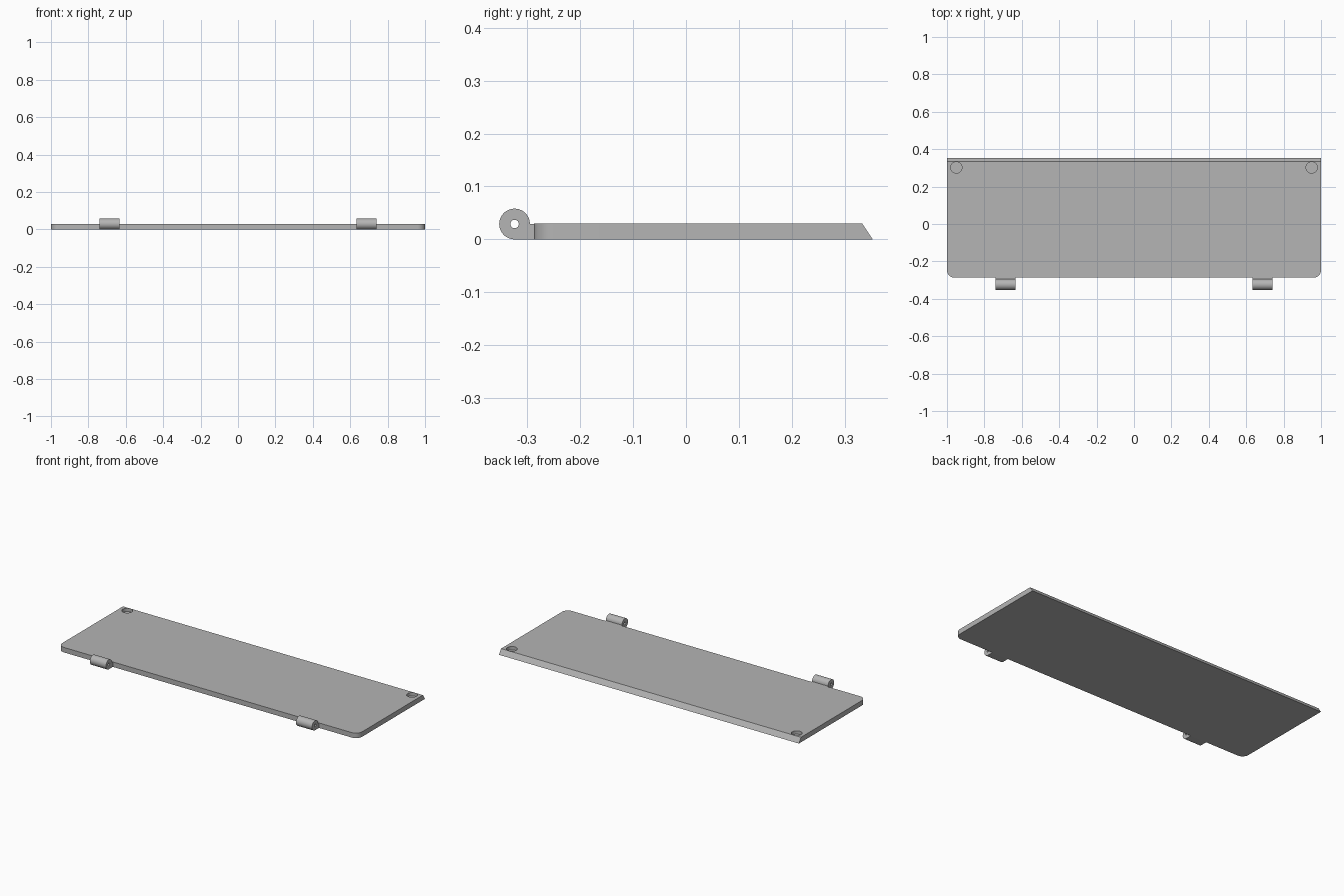
import bpy, bmesh
from math import sin, cos, radians
from mathutils import Vector

if "Cube" in bpy.data.objects:
    bpy.data.objects.remove(bpy.data.objects["Cube"])

THICK = 0.03
FRONT, BACK = -0.287, 0.353
CORNER = 0.04
KNUCKLE_Y, KNUCKLE_R = -0.324, 0.029

grey = bpy.data.materials.new("plain grey")
grey.use_nodes = True
colour = (0.46, 0.46, 0.46, 1)
grey.diffuse_color = colour
grey.node_tree.nodes["Principled BSDF"].inputs["Base Color"].default_value = colour


def arc(cx, cy, r, start, end, steps):
    angles = [radians(start + (end - start) * i / steps) for i in range(steps + 1)]
    return [(cx + r * cos(a), cy + r * sin(a)) for a in angles]


def prism(name, points, depth):
    """Extrude a closed outline of 3D points along a vector."""
    bm = bmesh.new()
    face = bm.faces.new([bm.verts.new(p) for p in points])
    grown = bmesh.ops.extrude_face_region(bm, geom=[face], use_keep_orig=True)
    moved = [v for v in grown["geom"] if isinstance(v, bmesh.types.BMVert)]
    bmesh.ops.translate(bm, vec=Vector(depth), verts=moved)
    bmesh.ops.recalc_face_normals(bm, faces=bm.faces[:])
    mesh = bpy.data.meshes.new(name)
    bm.to_mesh(mesh)
    bm.free()
    mesh.materials.append(grey)
    obj = bpy.data.objects.new(name, mesh)
    bpy.context.collection.objects.link(obj)
    return obj


def activate(obj):
    bpy.ops.object.select_all(action='DESELECT')
    obj.select_set(True)
    bpy.context.view_layer.objects.active = obj


def cut(obj, cutter):
    """Subtract the cutter, then discard it."""
    cutter.hide_render = True
    activate(obj)
    mod = obj.modifiers.new("cut", 'BOOLEAN')
    mod.operation = 'DIFFERENCE'
    mod.solver = 'EXACT'
    mod.object = cutter
    bpy.ops.object.modifier_apply(modifier=mod.name)
    bpy.data.objects.remove(cutter)


def smooth(obj):
    activate(obj)
    bpy.ops.object.shade_smooth_by_angle(angle=radians(30))


# Flat panel with rounded front corners
outline = [(1, BACK), (-1, BACK)]
outline += arc(-1 + CORNER, FRONT + CORNER, CORNER, 180, 270, 10)
outline += arc(1 - CORNER, FRONT + CORNER, CORNER, 270, 360, 10)
panel = prism("panel", [(x, y, 0) for x, y in outline], (0, 0, THICK))

# Sloped back edge
for v in panel.data.vertices:
    if v.co.y > BACK - 0.001 and v.co.z > 0.01:
        v.co.y -= 0.02

# Round blind recesses in the back corners
for side in (-1, 1):
    ring = arc(side * 0.95, 0.302, 0.03, 0, 360, 32)[:-1]
    cut(panel, prism("recess_cutter", [(x, y, 0.01) for x, y in ring], (0, 0, 0.05)))
smooth(panel)

# Hinge knuckles: round barrel with a tab to the panel and a pin bore
for side, name in ((-1, "right_hinge_knuckle"), (1, "left_hinge_knuckle")):
    x0 = side * 0.6875 - 0.0535
    profile = arc(KNUCKLE_Y, KNUCKLE_R, KNUCKLE_R, 0, 270, 36)
    profile += [(FRONT + 0.002, 0), (FRONT + 0.002, KNUCKLE_R)]
    knuckle = prism(name, [(x0, y, z) for y, z in profile], (0.107, 0, 0))
    bore = arc(KNUCKLE_Y, KNUCKLE_R, 0.008, 0, 360, 24)[:-1]
    cut(knuckle, prism("bore_cutter", [(x0 - 0.02, y, z) for y, z in bore], (0.15, 0, 0)))
    smooth(knuckle)
